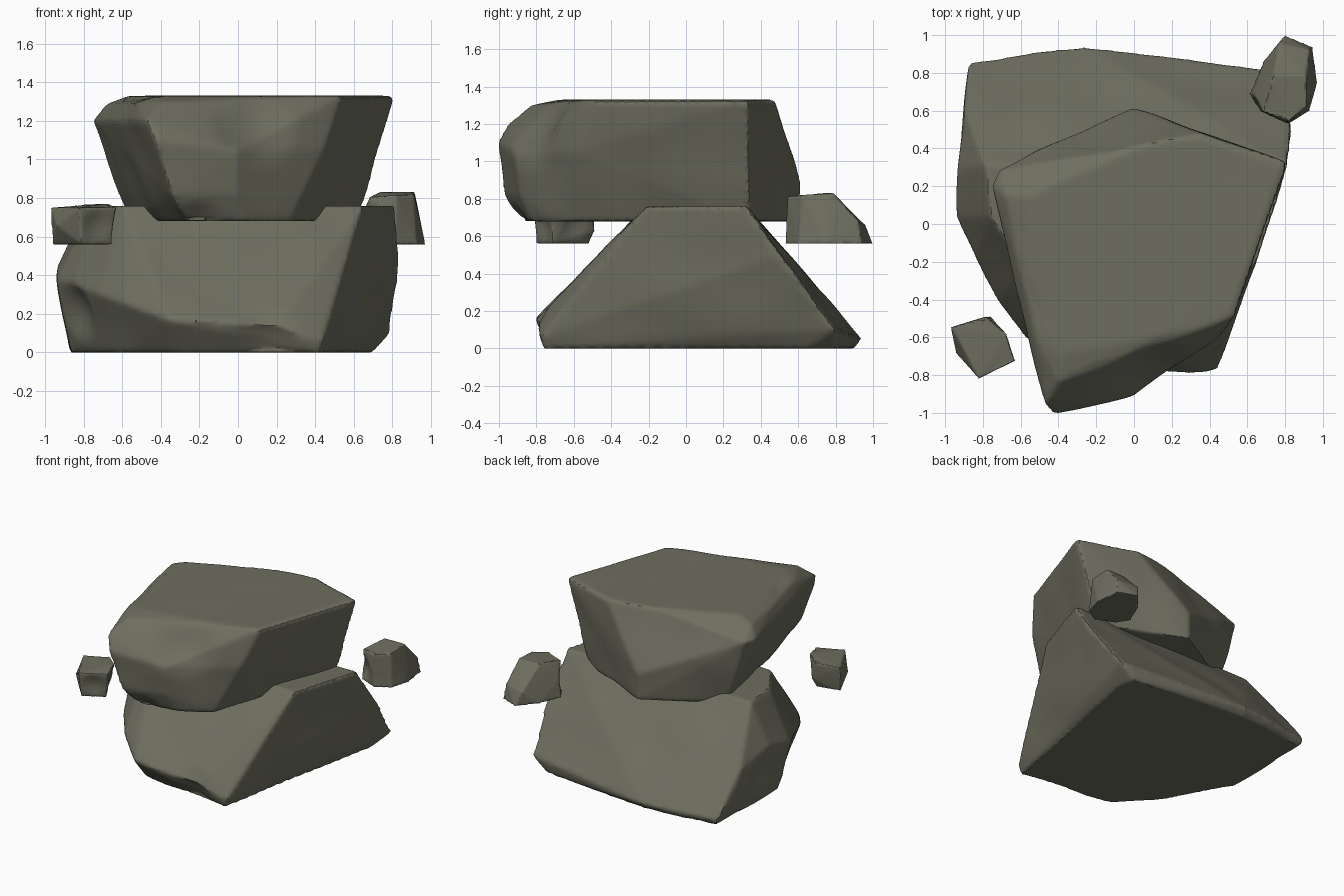
import bpy, bmesh
from mathutils import Vector, noise

if "Cube" in bpy.data.objects:
    bpy.data.objects.remove(bpy.data.objects["Cube"])

stone = bpy.data.materials.new("grey_green_stone")
stone.diffuse_color = (0.155, 0.155, 0.115, 1)
stone.use_nodes = True
stone.node_tree.nodes["Principled BSDF"].inputs["Base Color"].default_value = stone.diffuse_color


def rock(name, points, lo, hi, voxel, rough, smooth=3, dents=()):
    """Chiselled hull, remeshed, worn by noise and dents, fitted to a box."""
    bm = bmesh.new()
    for p in points:
        bm.verts.new(p)
    bmesh.ops.convex_hull(bm, input=bm.verts)
    loose = [v for v in bm.verts if not v.link_faces]
    bmesh.ops.delete(bm, geom=loose, context='VERTS')
    bmesh.ops.recalc_face_normals(bm, faces=bm.faces)
    me = bpy.data.meshes.new(name)
    bm.to_mesh(me)
    bm.free()
    ob = bpy.data.objects.new(name, me)
    bpy.context.collection.objects.link(ob)
    m = ob.modifiers.new("remesh", 'REMESH')
    m.mode = 'VOXEL'
    m.voxel_size = voxel
    m = ob.modifiers.new("wear", 'SMOOTH')
    m.factor = 0.5
    m.iterations = smooth
    dg = bpy.context.evaluated_depsgraph_get()
    new = bpy.data.meshes.new_from_object(ob.evaluated_get(dg))
    ob.modifiers.clear()
    ob.data = new
    new.name = name
    zs = [v.co.z for v in new.vertices]
    z0, z1 = min(zs), max(zs)
    moved = []
    for v in new.vertices:
        c, n = v.co.copy(), v.normal.copy()
        d = rough * noise.noise(c * 3)
        for centre, radius, depth in dents:
            t = (c - Vector(centre)).length / radius
            if t < 1:
                d -= depth * (1 - t * t) ** 2
        # flat top and underside stay flat
        if abs(n.z) > 0.95:
            d *= 0.1
        c += n * d
        c.z = min(max(c.z, z0), z1)
        moved.append(c)
    for k in range(3):
        a, b = min(c[k] for c in moved), max(c[k] for c in moved)
        for c in moved:
            c[k] = lo[k] + (c[k] - a) * (hi[k] - lo[k]) / (b - a)
    for v, c in zip(new.vertices, moved):
        v.co = c
    new.materials.clear()
    new.materials.append(stone)
    bpy.ops.object.select_all(action='DESELECT')
    ob.select_set(True)
    bpy.context.view_layer.objects.active = ob
    bpy.ops.object.shade_smooth_by_angle(angle=0.6)
    return ob


# wedge-shaped bottom boulder
rock("base_boulder", [
    (.41, -.74, 0), (.69, .65, 0), (.65, .8, 0), (-.27, .9, 0), (-.86, .84, 0),
    (-.87, .1, 0), (-.58, -.4, 0), (-.35, -.64, 0),
    (.43, -.75, .06), (.78, .8, .1), (-.27, .94, .05), (-.88, .86, .05),
    (.2, -.79, .14), (-.36, -.77, .17), (-.58, -.58, .25), (-.72, -.4, .3),
    (-.86, -.16, .35), (-.94, .05, .38), (-.94, .3, .45), (-.9, .6, .36),
    (.83, .5, .5), (.82, .55, .45),
    (.64, -.2, .76), (.8, .33, .76), (-.79, .32, .76), (-.76, .05, .76),
    (-.6, -.2, .76)],
    (-.94, -.8, 0), (.83, .935, .76), .018, .012,
    dents=[((-.88, -.12, .2), .2, .05), ((-.95, .35, .22), .18, .04),
           ((.15, -.78, .08), .2, .03)])

# overhanging top boulder
rock("top_boulder", [
    (.8, .32, 1.33), (.53, -.48, 1.33), (0, -.62, 1.33), (-.36, -.68, 1.33),
    (-.55, .15, 1.33), (.37, .47, 1.33), (0, .4, 1.33),
    (-.38, -.83, 1.3), (-.66, .15, 1.29), (-.6, -.2, 1.29), (-.5, -.6, 1.29),
    (-.74, .2, 1.2), (-.7, .29, 1.2), (-.46, -.95, 1.2),
    (-.41, -1, 1.1), (0, -.91, 1.05), (.44, -.6, 1.05),
    (-.33, -.97, .82), (0, -.89, .82), (0, .61, .88),
    (-.26, -.88, .68), (.05, -.82, .68), (.27, -.68, .68), (.6, .33, .68),
    (.45, .4, .68), (0, .6, .68), (-.54, .28, .68)],
    (-.745, -1, .68), (.8, .61, 1.33), .018, .015,
    dents=[((.12, -.85, 1.2), .28, .04), ((-.2, -.85, .68), .15, .02)])

# small stone at the front left
rock("left_stone", [
    (-.97, -.54, .75), (-.78, -.49, .76), (-.63, -.72, .75), (-.82, -.82, .75),
    (-.95, -.56, .56), (-.78, -.52, .56), (-.65, -.71, .56), (-.81, -.8, .56),
    (-.76, -.49, .63), (-.94, -.68, .66), (-.68, -.58, .77)],
    (-.97, -.82, .56), (-.63, -.49, .77), .01, .012, 2,
    dents=[((-.72, -.77, .66), .1, .015), ((-.7, -.6, .66), .1, .015)])

# small stone at the back right
rock("right_stone", [
    (.8, 1, .56), (.95, .94, .56), (.97, .75, .56), (.93, .6, .56),
    (.82, .53, .56), (.67, .59, .56), (.61, .69, .56), (.68, .86, .56),
    (.77, .96, .66), (.93, .92, .68), (.8, .54, .7), (.64, .68, .7),
    (.69, .6, .8), (.82, .55, .81), (.91, .62, .82), (.91, .78, .83),
    (.74, .78, .83)],
    (.61, .53, .56), (.97, 1, .83), .01, .012, 2,
    dents=[((.68, .58, .66), .12, .03)])
